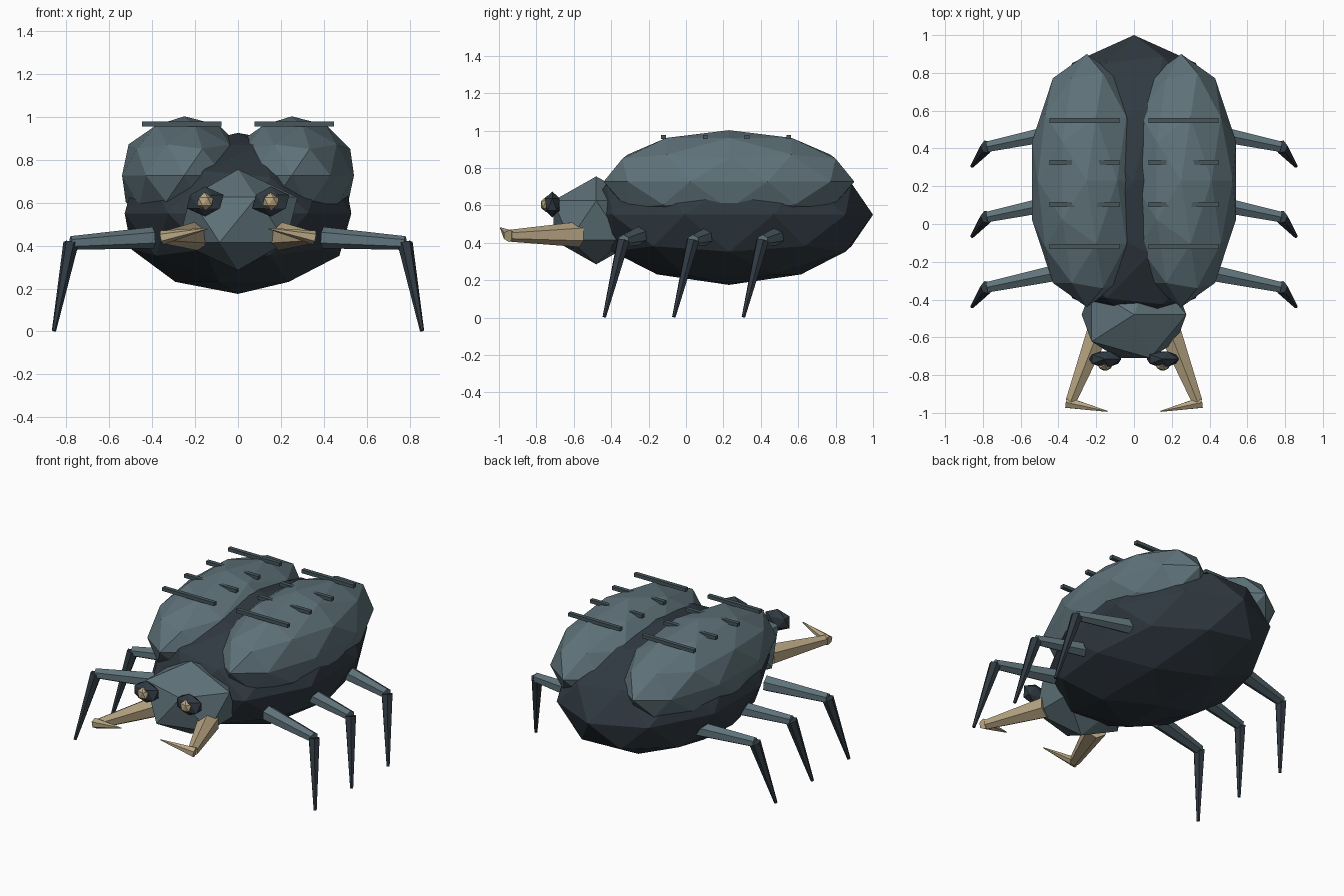
import bpy
from mathutils import Vector

if "Cube" in bpy.data.objects:
    bpy.data.objects.remove(bpy.data.objects["Cube"])


def material(name, rgb):
    m = bpy.data.materials.new(name)
    m.diffuse_color = (*rgb, 1)
    m.use_nodes = True
    m.node_tree.nodes["Principled BSDF"].inputs["Base Color"].default_value = m.diffuse_color
    return m


SLATE = material("slate shell", (0.114, 0.171, 0.195))
DARK = material("dark body", (0.030, 0.042, 0.054))
RIDGE = material("ridge grey", (0.062, 0.095, 0.110))
HORN = material("horn beige", (0.47, 0.375, 0.225))


def finish(name, mat):
    ob = bpy.context.object
    ob.name = name
    ob.data.materials.append(mat)
    return ob


def blob(name, loc, radii, detail, mat):
    """Faceted ellipsoid."""
    bpy.ops.mesh.primitive_ico_sphere_add(subdivisions=detail, radius=1, location=loc)
    ob = finish(name, mat)
    ob.scale = radii
    return ob


def spike(name, a, b, r1, r2, mat, sides=6):
    """Tapered rod from a to b."""
    a, b = Vector(a), Vector(b)
    d = b - a
    bpy.ops.mesh.primitive_cone_add(vertices=sides, radius1=r1, radius2=r2,
                                    depth=d.length, location=(a + b) / 2)
    ob = finish(name, mat)
    ob.rotation_euler = d.to_track_quat('Z', 'Y').to_euler()
    return ob


# Body and head
blob("body", (0, 0.23, 0.55), (0.555, 0.77, 0.375), 2, DARK)
blob("head", (0, -0.48, 0.52), (0.31, 0.27, 0.235), 1, SLATE)

for s, side in ((-1, "left"), (1, "right")):
    # Wing cases with raised ridges
    blob(f"{side}_wing_case", (s * 0.25, 0.23, 0.727), (0.305, 0.67, 0.275), 2, SLATE)
    for i in range(4):
        bpy.ops.mesh.primitive_cube_add(size=1, location=(s * 0.263, -0.12 + i * 0.223, 0.966))
        finish(f"{side}_ridge_{i + 1}", RIDGE).scale = (0.37, 0.026, 0.022)

    # Eyes with pale pupils
    blob(f"{side}_eye", (s * 0.153, -0.715, 0.605), (0.096, 0.047, 0.07), 1, DARK)
    blob(f"{side}_pupil", (s * 0.153, -0.748, 0.605), (0.042, 0.031, 0.042), 1, HORN)

    # Jaws: outward arm and inward hook
    spike(f"{side}_jaw_arm", (s * 0.19, -0.57, 0.445), (s * 0.335, -0.94, 0.438), 0.068, 0.032, HORN)
    spike(f"{side}_jaw_hook", (s * 0.355, -0.945, 0.437), (s * 0.14, -0.992, 0.48), 0.033, 0.003, HORN)

    # Three pairs of legs
    for i, pair in enumerate(("front", "middle", "rear")):
        y = i * 0.372
        knee = (s * 0.778, y - 0.335, 0.412)
        spike(f"{side}_{pair}_upper_leg", (s * 0.395, y - 0.255, 0.437), knee, 0.05, 0.032, SLATE)
        spike(f"{side}_{pair}_lower_leg", knee, (s * 0.857, y - 0.437, 0.003), 0.036, 0.01, DARK)
